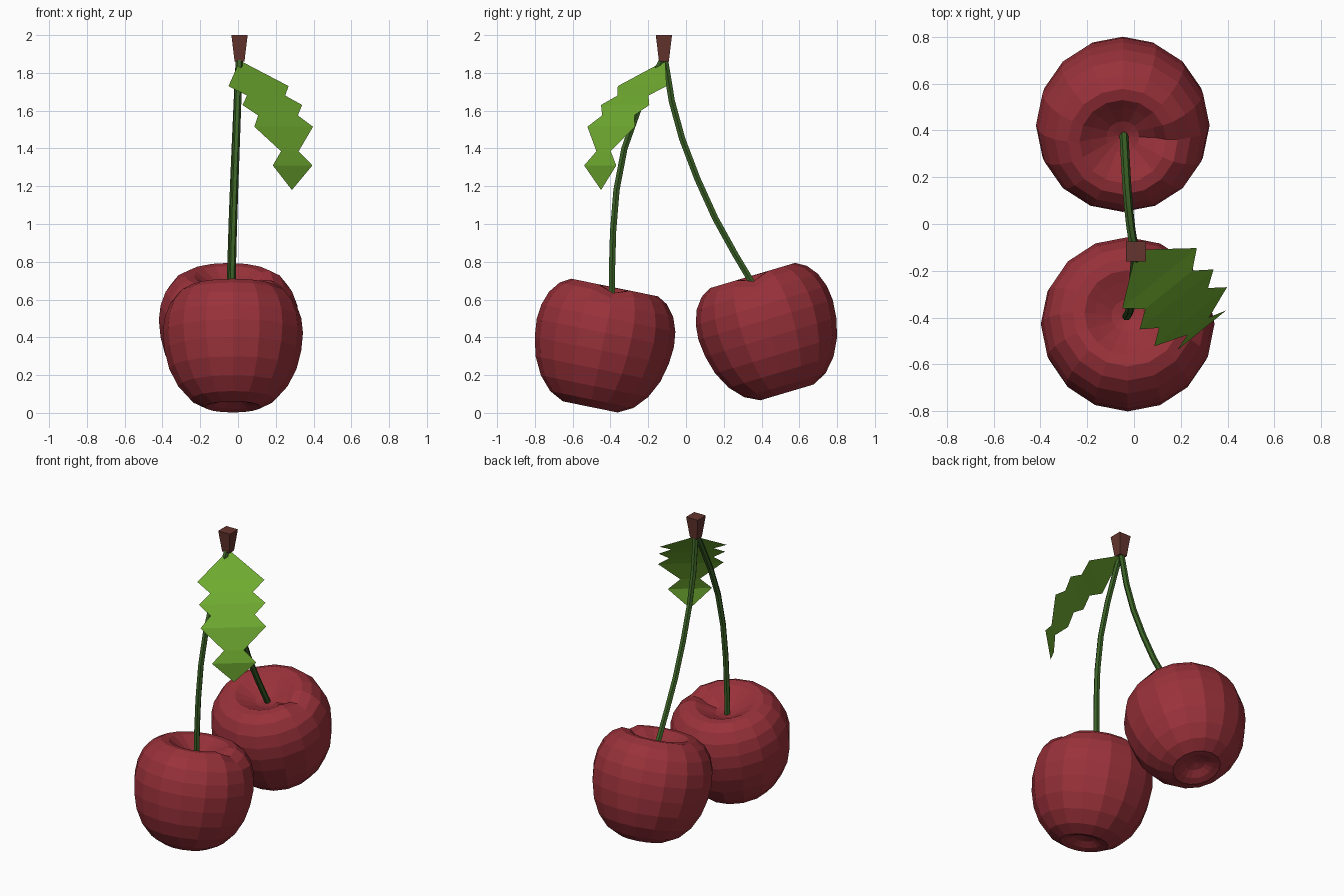
import bpy, bmesh, math
from mathutils import Vector, Matrix

if "Cube" in bpy.data.objects:
    bpy.data.objects.remove(bpy.data.objects["Cube"])


def material(name, rgb):
    m = bpy.data.materials.new(name)
    m.diffuse_color = (*rgb, 1)
    m.use_nodes = True
    m.node_tree.nodes["Principled BSDF"].inputs["Base Color"].default_value = m.diffuse_color
    return m


RED = material("cherry red", (0.32, 0.031, 0.042))
STEM = material("stem green", (0.045, 0.125, 0.02))
LEAF = material("leaf green", (0.16, 0.41, 0.03))
BROWN = material("twig brown", (0.13, 0.036, 0.028))


def make(name, bm, mat, fix=True):
    if fix:
        bmesh.ops.recalc_face_normals(bm, faces=bm.faces[:])
    me = bpy.data.meshes.new(name)
    bm.to_mesh(me)
    bm.free()
    me.materials.append(mat)
    ob = bpy.data.objects.new(name, me)
    bpy.context.collection.objects.link(ob)
    return ob


def skin(bm, rings):
    # bridge successive closed rings of vertices
    for a, b in zip(rings, rings[1:]):
        n = len(a)
        for i in range(n):
            j = (i + 1) % n
            bm.faces.new((a[i], a[j], b[j], b[i]))


# cherries: turned profile (radius, height) with a dimple at both ends
PROFILE = [(0.06, -0.30), (0.105, -0.325), (0.148, -0.335), (0.225, -0.295),
           (0.29, -0.223), (0.337, -0.13), (0.362, -0.03), (0.371, 0.065),
           (0.362, 0.145), (0.335, 0.22), (0.29, 0.278), (0.235, 0.31),
           (0.185, 0.308), (0.14, 0.28), (0.07, 0.24)]


def cherry(name, centre, tilt):
    bm = bmesh.new()
    n = 16
    rings = []
    for r, h in PROFILE:
        ring = []
        for i in range(n):
            a = 2 * math.pi * i / n
            # shallow crease running over the shoulder on one side
            dent = 0.03 if i == 0 and r > 0.1 and h > 0.25 else 0
            ring.append(bm.verts.new((r * math.cos(a), r * math.sin(a), h - dent)))
        rings.append(ring)
    skin(bm, rings)
    for ring, h in ((rings[0], -0.288), (rings[-1], 0.22)):
        tip = bm.verts.new((0, 0, h))
        for i in range(n):
            bm.faces.new((ring[i], ring[(i + 1) % n], tip))
    bm.transform(Matrix.Translation(centre) @ Matrix.Rotation(math.radians(tilt), 4, 'X'))
    make(name, bm, RED)


cherry("front_cherry", (-0.027, -0.44, 0.36), -11.5)
cherry("back_cherry", (-0.048, 0.44, 0.43), 16.5)


# stems: six-sided tubes swept along a path
def stem(name, pts):
    bm = bmesh.new()
    pts = [Vector(p) for p in pts]
    rings = []
    for k, p in enumerate(pts):
        t = (pts[min(k + 1, len(pts) - 1)] - pts[max(k - 1, 0)]).normalized()
        u = Vector((1, 0, 0))
        u = (u - t * u.dot(t)).normalized()
        v = t.cross(u)
        rings.append([bm.verts.new(p + 0.019 * (math.cos(a) * u + math.sin(a) * v))
                      for a in (math.pi * i / 3 for i in range(6))])
    skin(bm, rings)
    bm.faces.new(rings[0])
    bm.faces.new(rings[-1])
    make(name, bm, STEM)


stem("front_stem", [(-0.033, -0.393, 0.56), (-0.03, -0.392, 0.75), (-0.025, -0.386, 0.96),
                    (-0.018, -0.368, 1.18), (-0.01, -0.326, 1.4), (-0.003, -0.255, 1.6),
                    (0.003, -0.18, 1.76), (0.007, -0.12, 1.88)])
stem("back_stem", [(-0.043, 0.385, 0.63), (-0.036, 0.26, 0.84), (-0.03, 0.155, 1.03),
                   (-0.022, 0.06, 1.24), (-0.013, -0.02, 1.45), (-0.004, -0.075, 1.65),
                   (0.007, -0.113, 1.88)])

# twig: square block tapering downwards
bm = bmesh.new()
rings = [[bm.verts.new((0.008 + sx * w, -0.117 + sy * w, z))
          for sx, sy in ((-1, -1), (1, -1), (1, 1), (-1, 1))]
         for w, z in ((0.026, 1.86), (0.043, 2.0))]
skin(bm, rings)
bm.faces.new(rings[0])
bm.faces.new(rings[1])
make("twig", bm, BROWN)

# leaf: drooping serrated sheet, rows of (reach, height, half width)
ROWS = [(0.157, 1.73, 0.205), (0.22, 1.68, 0.13), (0.273, 1.63, 0.203),
        (0.32, 1.575, 0.135), (0.368, 1.515, 0.2), (0.42, 1.385, 0.06),
        (0.443, 1.31, 0.135)]
out, side = Vector((0.63, -0.777, 0)), Vector((0.777, 0.63, 0))
base = Vector((0.01, -0.11, 0))
bm = bmesh.new()


def point(reach, z, s):
    return bm.verts.new(base + out * reach + side * s + Vector((0, 0, z)))


first, last = point(0, 1.865, 0), point(0.437, 1.18, 0)
rows = [[point(d, z, -w), point(d, z, 0), point(d, z, w)] for d, z, w in ROWS]
for i in (0, 1):
    bm.faces.new((first, rows[0][i], rows[0][i + 1]))
    for a, b in zip(rows, rows[1:]):
        bm.faces.new((a[i], b[i], b[i + 1], a[i + 1]))
    bm.faces.new((rows[-1][i], last, rows[-1][i + 1]))
make("leaf", bm, LEAF, fix=False)
